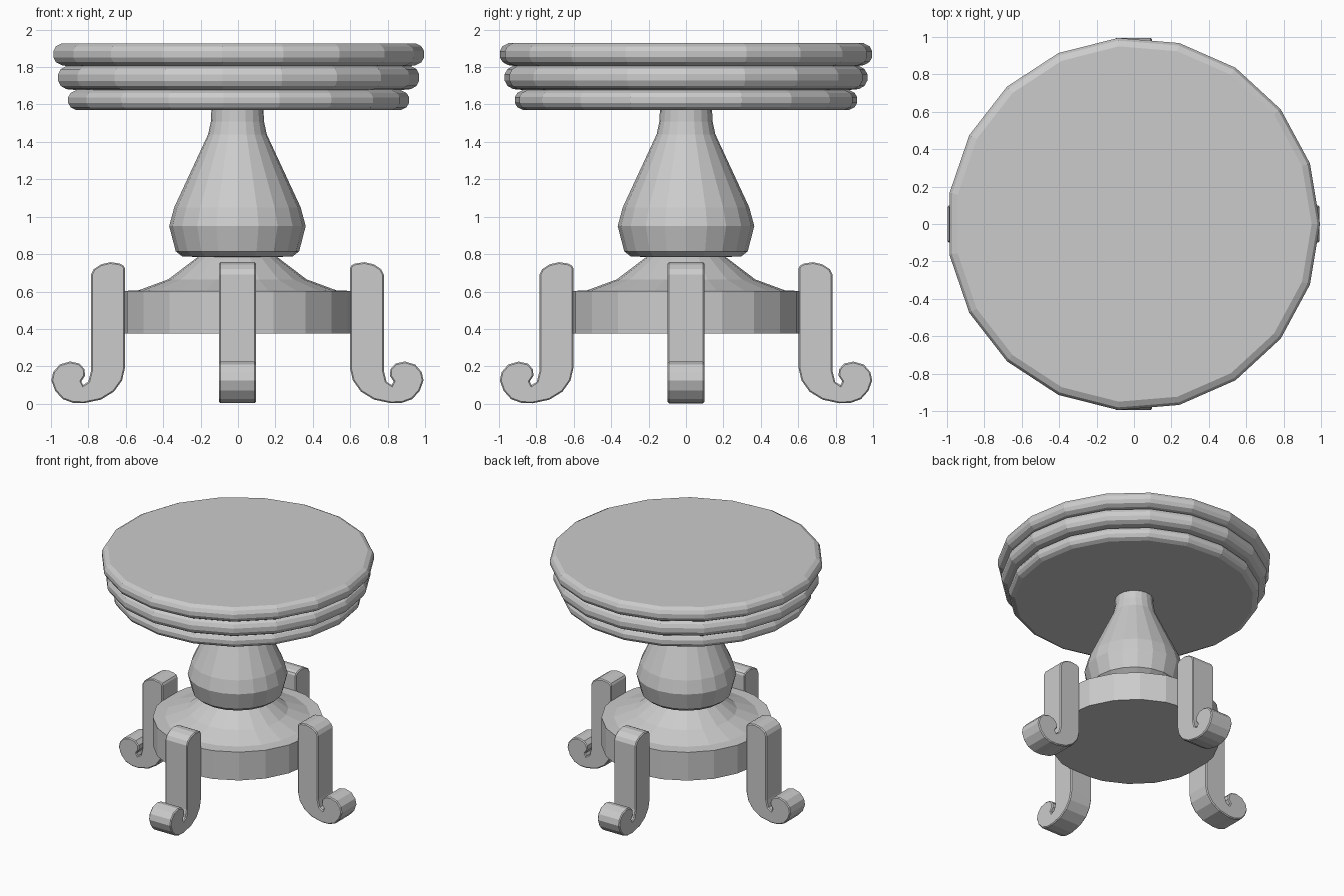
import bpy, bmesh
from math import cos, sin, pi

if "Cube" in bpy.data.objects:
    bpy.data.objects.remove(bpy.data.objects["Cube"])

CX = -0.003  # slight offset of the whole model in x


def finish(bm, name):
    bmesh.ops.recalc_face_normals(bm, faces=bm.faces[:])
    mesh = bpy.data.meshes.new(name)
    bm.to_mesh(mesh)
    bm.free()
    obj = bpy.data.objects.new(name, mesh)
    bpy.context.collection.objects.link(obj)
    obj.location.x = CX
    return obj


def lathe(name, profile, sides):
    """Turn a list of (radius, z) into a capped solid."""
    bm = bmesh.new()
    rings = [[bm.verts.new((r * cos(2 * pi * i / sides), r * sin(2 * pi * i / sides), z))
              for i in range(sides)] for r, z in profile]
    for a, b in zip(rings, rings[1:]):
        for i in range(sides):
            j = (i + 1) % sides
            bm.faces.new((a[i], a[j], b[j], b[i]))
    bm.faces.new(rings[0])
    bm.faces.new(rings[-1])
    return finish(bm, name)


# Table top: three stacked discs with rounded rims
def rim(r, low, high):
    h = high - low
    steps = [(0.045, 0), (0.014, 0.14), (0, 0.36), (0, 0.64), (0.014, 0.86), (0.045, 1)]
    return [(r - inset, low + t * h) for inset, t in steps]


lathe("table_top", rim(0.918, 1.57, 1.677) + rim(0.972, 1.682, 1.806)
      + rim(0.998, 1.81, 1.927), 19)

# Turned pear-shaped column
lathe("column", [(0.20, 0.785), (0.295, 0.787), (0.33, 0.815), (0.365, 0.95), (0.338, 1.05),
                 (0.157, 1.44), (0.142, 1.51), (0.139, 1.58)], 20)

# Drum base with a flared top
lathe("base", [(0.62, 0.375), (0.62, 0.603), (0.53, 0.606), (0.37, 0.665), (0.205, 0.79)], 20)

# Scroll-footed leg outline (distance from centre, height)
LEG = [(.602, .725), (.602, .19), (.617, .125), (.66, .065), (.73, .022), (.82, .003),
       (.88, .005), (.935, .025), (.975, .07), (.995, .125), (.985, .17), (.95, .21),
       (.895, .226), (.845, .215), (.818, .185), (.815, .15), (.835, .12), (.825, .10),
       (.797, .118), (.783, .175), (.783, .69), (.768, .72), (.73, .745), (.68, .757),
       (.63, .75), (.61, .74)]


def leg(name, angle):
    bm = bmesh.new()
    cap = bm.faces.new([bm.verts.new((x, -0.098, z)) for x, z in LEG])
    ext = bmesh.ops.extrude_face_region(bm, geom=[cap], use_keep_orig=True)
    bmesh.ops.translate(bm, vec=(0, 0.196, 0),
                        verts=[g for g in ext["geom"] if isinstance(g, bmesh.types.BMVert)])
    bmesh.ops.recalc_face_normals(bm, faces=bm.faces[:])
    # Soften the outline edges of both side faces
    edges = [e for e in bm.edges if abs(e.verts[0].co.y - e.verts[1].co.y) < 1e-5]
    bmesh.ops.bevel(bm, geom=edges, offset=0.007, segments=1, profile=0.5, affect='EDGES')
    finish(bm, name).rotation_euler.z = angle


for k, side in enumerate(("right", "back", "left", "front")):
    leg(side + "_leg", k * pi / 2)
